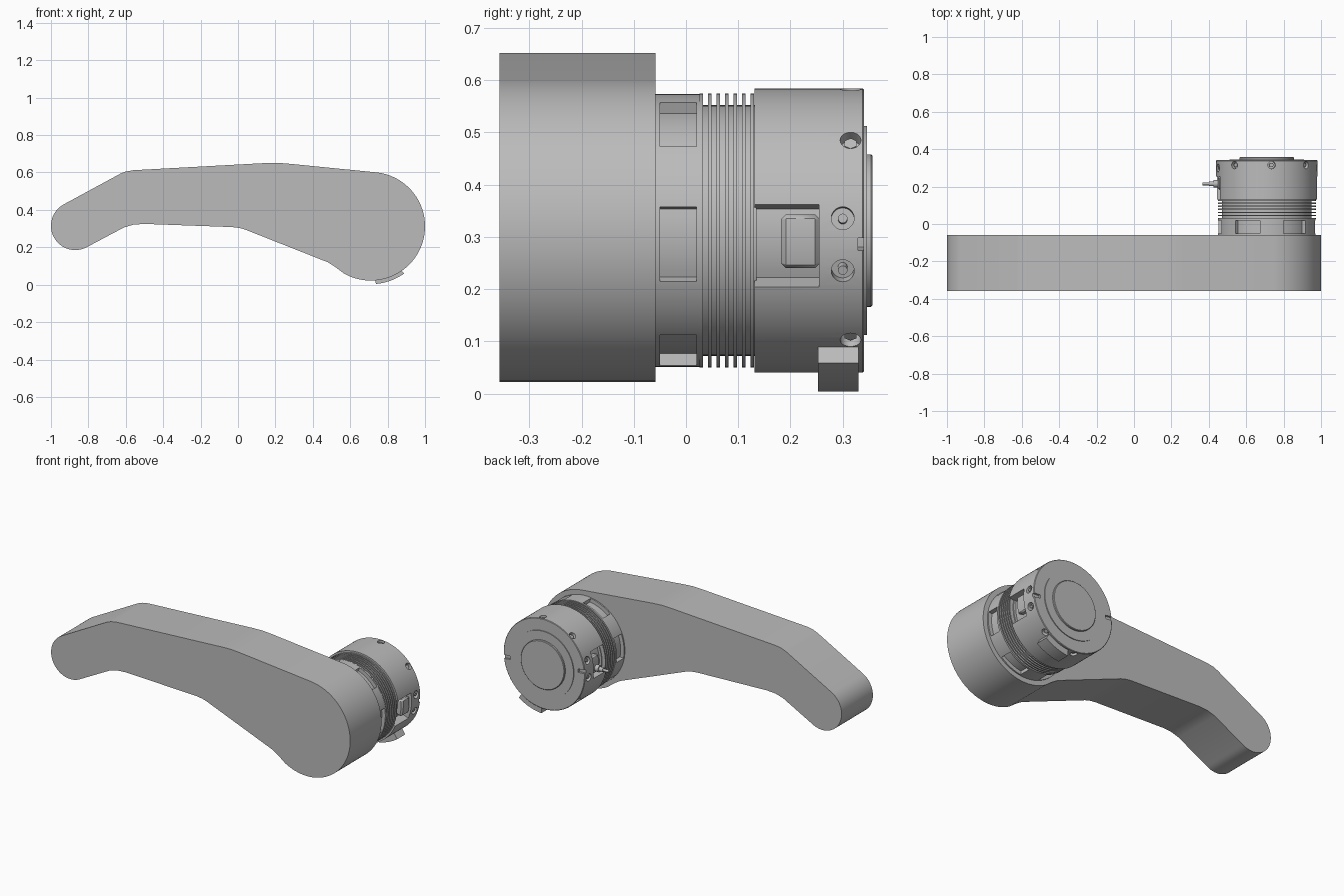
import bpy, bmesh
from math import sin, cos, radians, pi
from mathutils import Matrix, Vector

if "Cube" in bpy.data.objects:
    bpy.data.objects.remove(bpy.data.objects["Cube"])

grey = bpy.data.materials.new("satin grey")
grey.use_nodes = True
COLOR = (0.5, 0.5, 0.5, 1)
grey.diffuse_color = COLOR
grey.node_tree.nodes["Principled BSDF"].inputs["Base Color"].default_value = COLOR

CX, CZ = 0.71, 0.312   # axis of the drive unit, running along y
TILT = -5.5            # angular offset of the repeated features


def polar(r, deg, cx=CX, cz=CZ):
    return (cx + r * cos(radians(deg)), cz + r * sin(radians(deg)))


def arc(r, a0, a1, n, cx=CX, cz=CZ):
    return [polar(r, a0 + (a1 - a0) * i / n, cx, cz) for i in range(n + 1)]


def finish(name, bm):
    bmesh.ops.recalc_face_normals(bm, faces=bm.faces)
    mesh = bpy.data.meshes.new(name)
    bm.to_mesh(mesh)
    bm.free()
    mesh.materials.append(grey)
    ob = bpy.data.objects.new(name, mesh)
    bpy.context.collection.objects.link(ob)
    return ob


def prism(name, outline, y0, y1):
    """Extrude an x-z outline along y."""
    bm = bmesh.new()
    face = bm.faces.new([bm.verts.new((x, y0, z)) for x, z in outline])
    new = bmesh.ops.extrude_face_region(bm, geom=[face])["geom"]
    verts = [v for v in new if isinstance(v, bmesh.types.BMVert)]
    bmesh.ops.translate(bm, verts=verts, vec=(0, y1 - y0, 0))
    return finish(name, bm)


def sector(name, r0, r1, a0, a1, y0, y1, n=10):
    """Curved block around the drive axis."""
    return prism(name, arc(r0, a0, a1, n) + arc(r1, a1, a0, n), y0, y1)


def lathe(name, profile, n=96):
    """Closed solid turned about the drive axis; profile holds (radius, y)."""
    bm = bmesh.new()
    rings = []
    for r, y in profile:
        pts = [polar(r, 360 * i / n) for i in range(n)]
        rings.append([bm.verts.new((x, y, z)) for x, z in pts])
    for a, b in zip(rings, rings[1:]):
        for i in range(n):
            j = (i + 1) % n
            bm.faces.new((a[i], a[j], b[j], b[i]))
    bm.faces.new(rings[0])
    bm.faces.new(rings[-1])
    return finish(name, bm)


def rod(name, r, deg, r0, r1, y, n=20):
    """Cylinder pointing radially out from the drive axis."""
    bm = bmesh.new()
    bmesh.ops.create_cone(bm, cap_ends=True, segments=n, radius1=r, radius2=r, depth=r1 - r0)
    x, z = polar((r0 + r1) / 2, deg)
    out = Vector((cos(radians(deg)), 0, sin(radians(deg))))
    turn = out.to_track_quat('Z', 'Y').to_matrix().to_4x4()
    bmesh.ops.transform(bm, matrix=Matrix.Translation((x, y, z)) @ turn, verts=bm.verts)
    return finish(name, bm)


def cut(ob, cutters):
    for c in cutters:
        mod = ob.modifiers.new("cut", 'BOOLEAN')
        mod.operation, mod.solver, mod.object = 'DIFFERENCE', 'EXACT', c
    bpy.context.view_layer.objects.active = ob
    for mod in list(ob.modifiers):
        bpy.ops.object.modifier_apply(modifier=mod.name)
    for c in cutters:
        bpy.data.objects.remove(c)


# Bent arm: rounded tip, straight flanks, large round end
outline = arc(0.13, 300, 118, 28, -0.87, 0.315)
outline += [(-0.63, 0.593), (-0.6, 0.605), (-0.56, 0.612), (0.14, 0.65), (0.2, 0.652), (0.26, 0.648)]
outline += arc(0.29, 84, -120, 60)
outline += [(0.52, 0.095), (0.48, 0.12), (0.04, 0.294), (0.01, 0.303), (-0.03, 0.308)]
outline += [(-0.5, 0.325), (-0.56, 0.321), (-0.61, 0.306)]
prism("arm", outline, -0.357, -0.058)

# Neck ring with six shallow windows
neck = lathe("neck_ring", [(0.261, -0.06), (0.261, 0.026)])
cut(neck, [sector("cutter", 0.238, 0.32, a - 16, a + 16, -0.05, 0.02)
           for a in range(-6, 354, 60)])

# Cooling fins on a narrower core
profile = [(0.24, 0.02)]
for i in range(7):
    y = 0.026 + 0.0162 * i
    profile += [(0.24, y), (0.262, y), (0.262, y + 0.007), (0.24, y + 0.007)]
profile.append((0.24, 0.135))
lathe("cooling_fins", profile)

# Housing drum with side bays, screw holes and rim slots
drum = lathe("housing", [(0.272, 0.131), (0.272, 0.338), (0.269, 0.341)])
cutters = []
for side in (0, 180):
    mid = side + TILT
    cutters.append(sector("bay", 0.225, 0.32, mid - 18, mid + 16, 0.12, 0.255))
    cutters.append(sector("slot", 0.228, 0.32, mid - 2.5, mid + 2.5, 0.329, 0.36, 4))
    for k in (45, 90, 135):
        cutters.append(rod("hole", 0.02, mid + k, 0.245, 0.32, 0.315))
    for k in (-11, 10.5):
        cutters.append(rod("hole", 0.022, mid + k, 0.245, 0.32, 0.3))
cut(drum, cutters)

# Screws, pins and socket blocks set into the drum
for side, label in ((0, "left"), (180, "right")):
    mid = side + TILT
    for k in (45, 90, 135):
        rod(f"{label}_screw_{k}", 0.013, mid + k, 0.24, 0.262, 0.315, 6)
    for k, word in ((-11, "lower"), (10.5, "upper")):
        rod(f"{label}_{word}_pin", 0.009, mid + k, 0.24, 0.268, 0.3)
    socket = sector(f"{label}_socket", 0.22, 0.262, mid - 11, mid + 12.5, 0.182, 0.256)
    bev = socket.modifiers.new("bevel", 'BEVEL')
    bev.width, bev.segments, bev.limit_method = 0.012, 1, 'ANGLE'
    bev.angle_limit = radians(40)

# Cable plug on the right side
rod("plug_collar", 0.02, 180, 0.24, 0.285, 0.215)
rod("plug_neck", 0.013, 180, 0.28, 0.31, 0.215)
rod("plug_tip", 0.008, 180, 0.3, 0.345, 0.215)

# Stepped end cap
lathe("end_cap", [(0.2, 0.335), (0.2, 0.346), (0.146, 0.346), (0.146, 0.354), (0.143, 0.357)])

# Curved latch tab under the drum
sector("latch_tab", 0.262, 0.309, -85, -55, 0.253, 0.33)

# Smooth curved walls, crisp edges
for ob in bpy.context.scene.objects:
    ob.select_set(ob.type == 'MESH')
bpy.ops.object.shade_smooth_by_angle(angle=radians(25))
